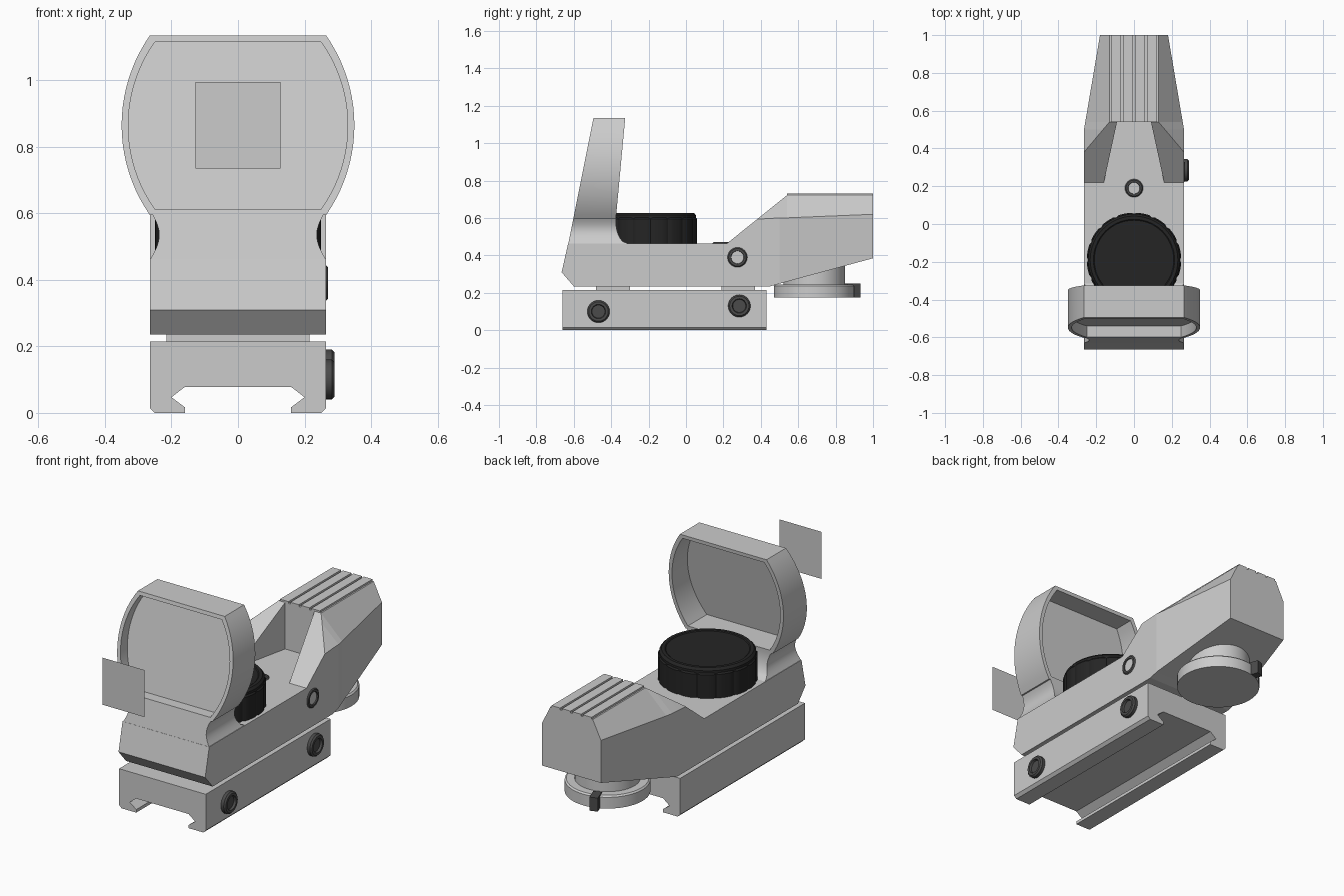
import bpy, bmesh, math
from mathutils import Vector, Matrix

if "Cube" in bpy.data.objects:
    bpy.data.objects.remove(bpy.data.objects["Cube"])


def material(name, v):
    m = bpy.data.materials.new(name)
    m.diffuse_color = (v, v, v, 1)
    m.use_nodes = True
    m.node_tree.nodes["Principled BSDF"].inputs["Base Color"].default_value = m.diffuse_color
    return m


BLACK = material("black_rubber", 0.018)
DARK = material("dark_steel", 0.07)


def loft(name, loops, mat=None, caps=True, ring=False, smooth=False):
    """Skin equal-length closed loops; ring joins the last loop to the first."""
    bm = bmesh.new()
    rows = [[bm.verts.new(p) for p in lp] for lp in loops]
    n = len(rows[0])
    pairs = list(zip(rows, rows[1:])) + ([(rows[-1], rows[0])] if ring else [])
    for a, b in pairs:
        for i in range(n):
            j = (i + 1) % n
            bm.faces.new((a[i], a[j], b[j], b[i]))
    if caps and not ring:
        bm.faces.new(rows[0])
        if len(rows) > 1:
            bm.faces.new(rows[-1])
    bmesh.ops.remove_doubles(bm, verts=bm.verts, dist=1e-5)
    bmesh.ops.recalc_face_normals(bm, faces=bm.faces)
    me = bpy.data.meshes.new(name)
    bm.to_mesh(me)
    bm.free()
    ob = bpy.data.objects.new(name, me)
    bpy.context.collection.objects.link(ob)
    if mat:
        me.materials.append(mat)
    if smooth:
        bpy.ops.object.select_all(action='DESELECT')
        ob.select_set(True)
        bpy.context.view_layer.objects.active = ob
        bpy.ops.object.shade_smooth_by_angle(angle=math.radians(30))
    return ob


def prism(name, pts, axis, a, b, mat=None):
    place = {'x': lambda p, t: (t, p[0], p[1]),
             'y': lambda p, t: (p[0], t, p[1]),
             'z': lambda p, t: (p[0], p[1], t)}[axis]
    return loft(name, [[place(p, t) for p in pts] for t in (a, b)], mat)


def box(name, x0, x1, y0, y1, z0, z1, mat=None):
    return prism(name, [(x0, y0), (x1, y0), (x1, y1), (x0, y1)], 'z', z0, z1, mat)


def lathe(name, profile, loc, mat=None, seg=48, axis='z', groove=0, depth=0):
    """Revolve (r, height) points; every groove-th column is pushed in by depth."""
    rot = Matrix.Rotation(math.pi / 2, 3, 'Y') if axis == 'x' else Matrix.Identity(3)
    loops = []
    for r, h in profile:
        lp = []
        for i in range(seg):
            t = 2 * math.pi * i / seg
            q = r - (depth if groove and i % groove == 0 else 0)
            lp.append(Vector(loc) + rot @ Vector((q * math.cos(t), q * math.sin(t), h)))
        loops.append(lp)
    return loft(name, loops, mat, smooth=True)


def mirrored(half):
    return half + [(-x, z) for x, z in reversed(half)]


# Rail clamp with dovetail slot
prism("rail_clamp", mirrored([(.16, .078), (.2, .047), (.16, .017), (.16, 0), (.25, 0),
                              (.265, .015), (.265, .215)]), 'y', -.66, .43)
for name, y in (("front_spacer", -.39), ("rear_spacer", .28)):
    box(name, -.215, .215, y - .09, y + .09, .2, .25)

# Main body, extruded from its side profile
prism("main_body", [(-.6, .235), (.22, .235), (.22, .465), (-.63, .465), (-.665, .31)],
      'x', -.265, .265)

# Rear housing: ramp, sloped shoulders, tapered tail
TOP = .722
sections = []
for y, w, zb, zs, t in ((.22, .265, .235, .465, .265), (.38, .265, .235, .595, .265),
                        (.45, .265, .235, .598, .206), (.5, .265, .249, .6, .164),
                        (.54, .258, .26, .601, .13), (1.0, .18, .385, .62, .13)):
    zt = min(TOP, .465 + (y - .22) * (TOP - .465) / .32)
    if t == w:
        zs = zt
    sections.append([(x, y, z) for x, z in mirrored([(w, zb), (w, zs), (t, zt)])])
housing = loft("rear_housing", sections)

# Light channel cut through the ramp
cutter = prism("channel_cutter", [(-.166, .19), (.166, .19), (.09, .54), (-.09, .54)],
               'z', .465, .9)
cutter.hide_render = True
mod = housing.modifiers.new("channel", 'BOOLEAN')
mod.operation, mod.solver, mod.object = 'DIFFERENCE', 'EXACT', cutter
bpy.context.view_layer.objects.active = housing
bpy.ops.object.modifier_apply(modifier=mod.name)
bpy.data.objects.remove(cutter)

# Raised strips on the housing top
for i in range(4):
    x = -.096 + i * .064
    box(f"top_ridge_{i + 1}", x - .026, x + .026, .54, 1.0, .71, .732)


# Hood: leaning frame with bulged sides
def front_y(z):
    return -.495 - (1.135 - z) * .2


def back_y(z):
    return -.325 - (1.135 - z) * .093


def bulged(x0, x1, z0, z1, n=20):
    """Outline with flat top and bottom at x0 and arcs reaching x1."""
    h, s = (z1 - z0) / 2, x1 - x0
    r = (h * h + s * s) / (2 * s)
    a = math.asin(h / r)
    arc = [-a + 2 * a * i / n for i in range(n + 1)]
    return mirrored([(x1 - r + r * math.cos(t), (z0 + z1) / 2 + r * math.sin(t)) for t in arc])


outer = bulged(.265, .35, .595, 1.135)
inner = bulged(.25, .33, .613, 1.115)
loft("hood_frame", [[(x, f(z), z) for x, z in o]
                    for o, f in ((outer, front_y), (outer, back_y),
                                 (inner, back_y), (inner, front_y))],
     ring=True, smooth=True)
loft("lens", [[(x, front_y(z) + .06, z) for x, z in inner]])

# Hood base: waisted sides and a filleted rear foot
base = []
for i in range(11):
    u = i / 10
    z = .46 + .15 * u
    x = .265 - .028 * math.sin(math.pi * u)
    yb = back_y(z) + .085 * (1 - math.sqrt(1 - (1 - u) ** 2))
    base.append([(-x, front_y(z), z), (x, front_y(z), z), (x, yb, z), (-x, yb, z)])
loft("hood_base", base, smooth=True)

# Floating aiming mark plane
loft("aiming_plane", [[(-.128, -1, .735), (.128, -1, .735), (.128, -1, .995), (-.128, -1, .995)]])

# Ribbed brightness knob
lathe("knob_grip", [(.25, .46), (.25, .595), (.244, .603)], (0, -.19, 0), BLACK,
      seg=96, groove=6, depth=.006)
lathe("knob_cap", [(.243, .59), (.243, .615), (.232, .628), (.215, .628), (.21, .624)],
      (0, -.19, 0), BLACK, seg=64)


# Socket screws
def screw(name, loc, r, h, axis):
    lathe(name, [(r, -.02), (r, h - .008), (r - .008, h), (r * .64, h), (r * .58, h - .012)],
          loc, DARK, 24, axis)


screw("clamp_screw_front", (.265, -.468, .1), .06, .025, 'x')
screw("clamp_screw_rear", (.265, .285, .13), .06, .025, 'x')
screw("body_screw", (.265, .275, .39), .055, .006, 'x')
screw("top_screw", (0, .19, .465), .05, .006, 'z')

# Dial under the tail with its pointer tab
lathe("dial_neck", [(.165, .23), (.165, .37)], (0, .685, 0))
lathe("dial_flange", [(.215, .175), (.215, .237), (.207, .245)], (0, .685, 0))
tab = box("dial_tab", -.022, .022, .18, .255, .175, .25, DARK)
tab.location = (0, .685, 0)
tab.rotation_euler.z = math.radians(19)
